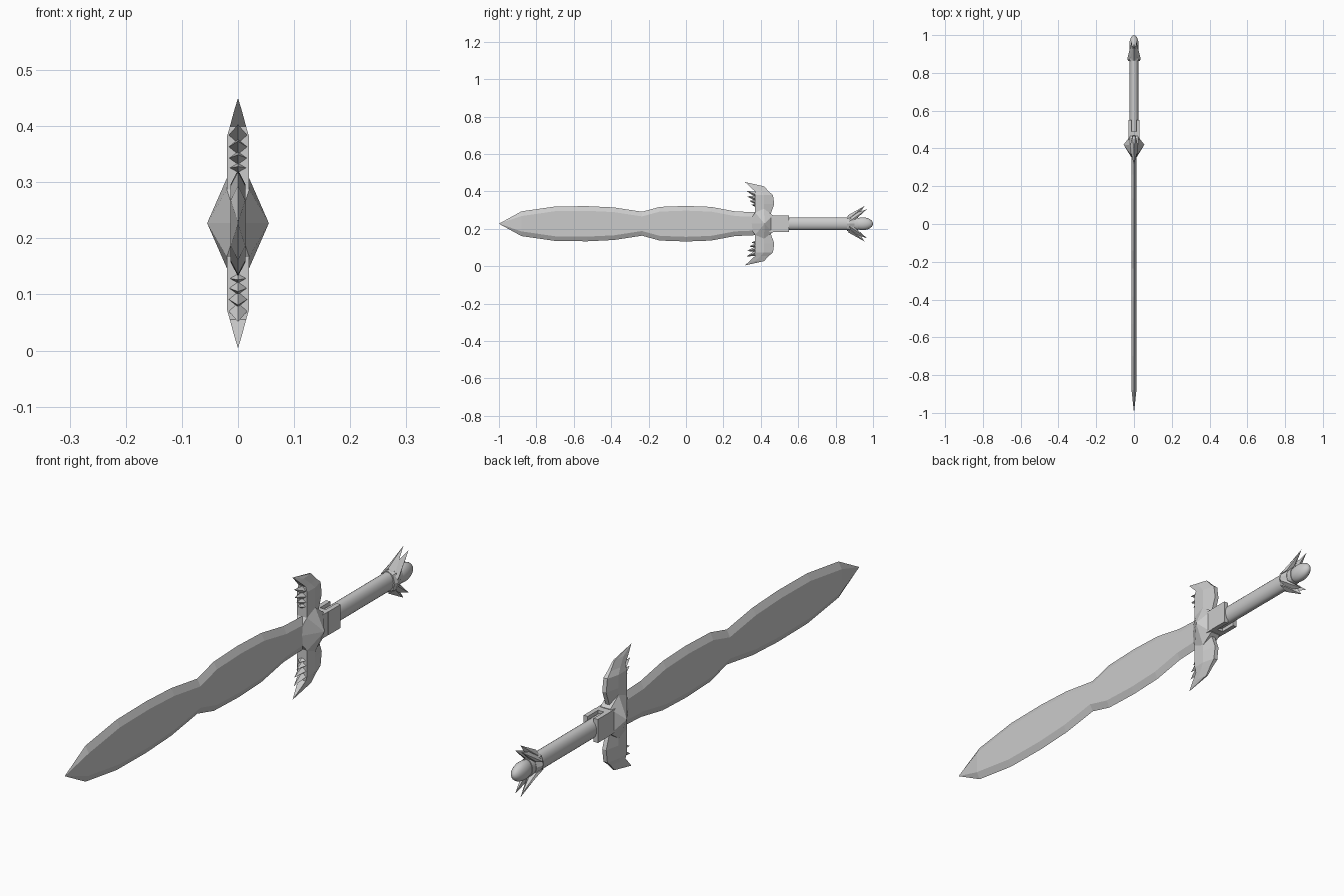
import bpy, bmesh, math
from mathutils import Vector

if "Cube" in bpy.data.objects:
    bpy.data.objects.remove(bpy.data.objects["Cube"])

CZ = 0.227  # height of the sword axis


def finish(bm, name):
    bmesh.ops.remove_doubles(bm, verts=bm.verts, dist=1e-5)
    bmesh.ops.recalc_face_normals(bm, faces=bm.faces)
    me = bpy.data.meshes.new(name)
    bm.to_mesh(me)
    bm.free()
    ob = bpy.data.objects.new(name, me)
    ob.location.z = CZ
    bpy.context.collection.objects.link(ob)
    return ob


def loft(name, rings):
    """Skin a list of equally sized rings and cap both ends."""
    bm = bmesh.new()
    vs = [[bm.verts.new(p) for p in r] for r in rings]
    n = len(rings[0])
    for a, b in zip(vs, vs[1:]):
        for i in range(n):
            j = (i + 1) % n
            bm.faces.new((a[i], a[j], b[j], b[i]))
    bm.faces.new(vs[0])
    bm.faces.new(vs[-1])
    bmesh.ops.remove_doubles(bm, verts=bm.verts, dist=1e-5)
    return finish(bm, name)


def hull(name, pts):
    bm = bmesh.new()
    for p in pts:
        bm.verts.new(p)
    bmesh.ops.convex_hull(bm, input=bm.verts)
    return finish(bm, name)


def box(name, x0, x1, y0, y1, h):
    return hull(name, [(x, y, z) for x in (x0, x1) for y in (y0, y1) for z in (-h, h)])


# Blade: (y, half height), flat sides with bevelled edges
outline = [(-0.88, .066), (-.70, .092), (-.53, .094), (-.385, .087), (-.235, .064),
           (-.14, .09), (0, .095), (.134, .09), (.262, .066), (.40, .06)]
T = 0.013
rings = [[(0, -1, 0)] * 6]
for y, h in outline:
    k = h - 0.025
    rings.append([(0, y, h), (T, y, k), (T, y, -k), (0, y, -h), (-T, y, -k), (-T, y, k)])
loft("blade", rings)

# Guard wings: (z, front y, ridge y, back y, half width)
wing = [(0, .37, .417, .455, .02), (.05, .37, .417, .452, .02), (.105, .37, .417, .472, .02),
        (.153, .37, .417, .465, .02), (.172, .37, .40, .443, .0145), (.20, .34, .37, .417, .007),
        (.223, .315, .315, .315, 0)]
for s, side in ((1, "upper"), (-1, "lower")):
    loft(f"guard_wing_{side}",
         [[(w, f, s * z), (w, r, s * z), (w * .4, b, s * z),
           (-w * .4, b, s * z), (-w, r, s * z), (-w, f, s * z)] for z, f, r, b, w in wing])
    # Small teeth along the front of each wing
    for z, tip_y, tip_z, r in ((.155, .322, .176, .016), (.135, .325, .146, .015),
                               (.115, .338, .122, .013), (.098, .350, .101, .010)):
        hull(f"guard_tooth_{side}", [(0, tip_y, s * tip_z), (.018, .375, s * z), (-.018, .375, s * z),
                                     (0, .375, s * (z + r)), (0, .375, s * (z - r))])

# Faceted boss in the middle of the guard
hull("guard_boss", [(.055, .42, 0), (-.055, .42, 0), (0, .33, 0)] +
     [(x, y, z) for x in (-.02, .02) for y, z in
      ((.37, .06), (.417, .08), (.465, .045), (.37, -.06), (.417, -.08), (.465, -.045))])

# Collar: block with two side cheeks around the grip
box("collar_block", -.028, .028, .44, .49, .043)
for s in (1, -1):
    box("collar_cheek", s * .012, s * .029, .48, .55, .043)

# Oval grip
N = 24
grip = loft("grip", [[(.024 * math.cos(i * math.tau / N), y, .034 * math.sin(i * math.tau / N))
                      for i in range(N)] for y in (.47, .92)])

# Pommel egg
bm = bmesh.new()
bmesh.ops.create_uvsphere(bm, u_segments=20, v_segments=12, radius=1)
for v in bm.verts:
    v.co = Vector((v.co.x * .025, .945 + v.co.z * .055, v.co.y * .034))
pommel = finish(bm, "pommel")

# Pointed leaves flaring above and below the pommel
for s in (1, -1):
    hull("leaf_centre", [(0, .955, s * .095), (.02, .88, s * .034), (-.02, .88, s * .034),
                         (0, .865, s * .045), (0, .91, s * .028)])
    for m in (1, -1):
        hull("leaf_side", [(m * .012, .968, s * .078), (m * .036, .872, s * .012),
                           (m * .004, .866, s * .042), (m * .006, .91, s * .026),
                           (m * .026, .90, s * .02)])
# Leaf base band
loft("leaf_base", [[(a * math.cos(i * math.tau / 8), y, b * math.sin(i * math.tau / 8))
                    for i in range(8)] for y, a, b in ((.862, .03, .039), (.875, .034, .043), (.90, .027, .037))])

for ob in (grip, pommel):
    bpy.ops.object.select_all(action='DESELECT')
    ob.select_set(True)
    bpy.context.view_layer.objects.active = ob
    bpy.ops.object.shade_smooth_by_angle(angle=math.radians(40))
